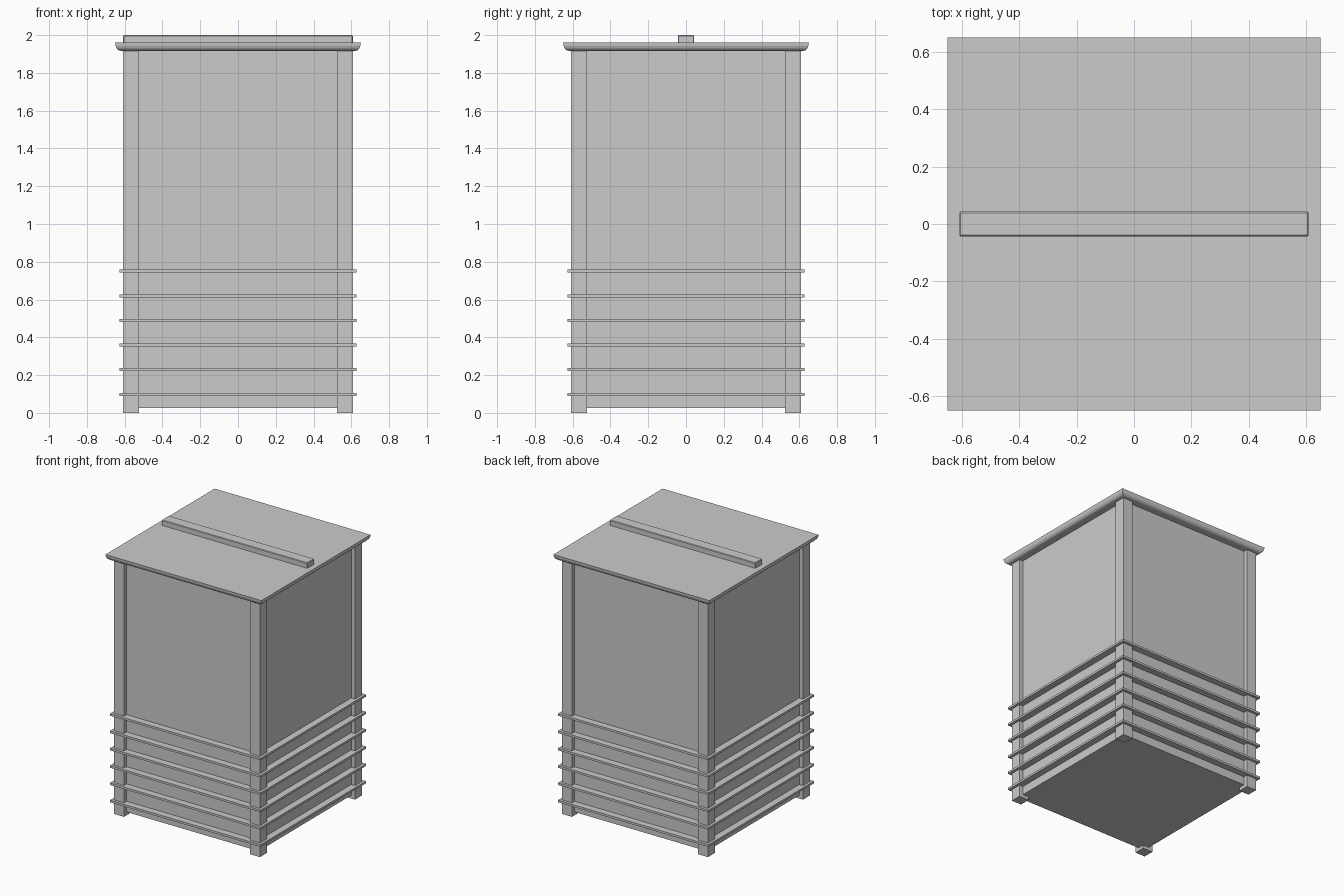
import bpy, bmesh

if "Cube" in bpy.data.objects:
    bpy.data.objects.remove(bpy.data.objects["Cube"])


def finish(bm, name):
    bmesh.ops.recalc_face_normals(bm, faces=bm.faces)
    mesh = bpy.data.meshes.new(name)
    bm.to_mesh(mesh)
    bm.free()
    obj = bpy.data.objects.new(name, mesh)
    bpy.context.collection.objects.link(obj)
    return obj


def box(name, x0, x1, y0, y1, z0, z1):
    bm = bmesh.new()
    bmesh.ops.create_cube(bm, size=1)
    for v in bm.verts:
        v.co = (x1 if v.co.x > 0 else x0,
                y1 if v.co.y > 0 else y0,
                z1 if v.co.z > 0 else z0)
    return finish(bm, name)


def square_sweep(name, profile, closed):
    """Sweep (half width, z) points around a square; cap the ends if open."""
    bm = bmesh.new()
    loops = [[bm.verts.new((sx * r, sy * r, z))
              for sx, sy in ((-1, -1), (1, -1), (1, 1), (-1, 1))]
             for r, z in profile]
    pairs = list(zip(loops, loops[1:]))
    if closed:
        pairs.append((loops[-1], loops[0]))
    for a, b in pairs:
        for i in range(4):
            j = (i + 1) % 4
            bm.faces.new((a[i], a[j], b[j], b[i]))
    if not closed:
        bm.faces.new(loops[0])
        bm.faces.new(loops[-1])
    return finish(bm, name)


# Recessed panelled body
BODY = 0.577
box("body", -BODY, BODY, -BODY, BODY, 0.025, 1.92)

# Four corner posts that also form the feet
for name, sx, sy in (("front_left", -1, -1), ("front_right", 1, -1),
                     ("back_left", -1, 1), ("back_right", 1, 1)):
    xs = sorted((sx * 0.525, sx * 0.608))
    ys = sorted((sy * 0.525, sy * 0.608))
    box(name + "_post", *xs, *ys, 0, 1.92)

# Six thin bands around the lower part
for i in range(6):
    z = 0.098 + i * 0.1305
    square_sweep(f"band_{i + 1}", [(0.57, z - 0.008), (0.628, z - 0.008),
                                   (0.628, z + 0.008), (0.57, z + 0.008)], True)

# Lid with a rounded lower edge
square_sweep("lid", [(0.62, 1.917), (0.632, 1.92), (0.642, 1.929),
                     (0.648, 1.943), (0.65, 1.96)], False)

# Slightly bevelled bar across the lid
bar = box("lid_bar", -0.608, 0.608, -0.043, 0.043, 1.95, 2.0)
bevel = bar.modifiers.new("soft_edges", 'BEVEL')
bevel.width = 0.004
bevel.segments = 1
